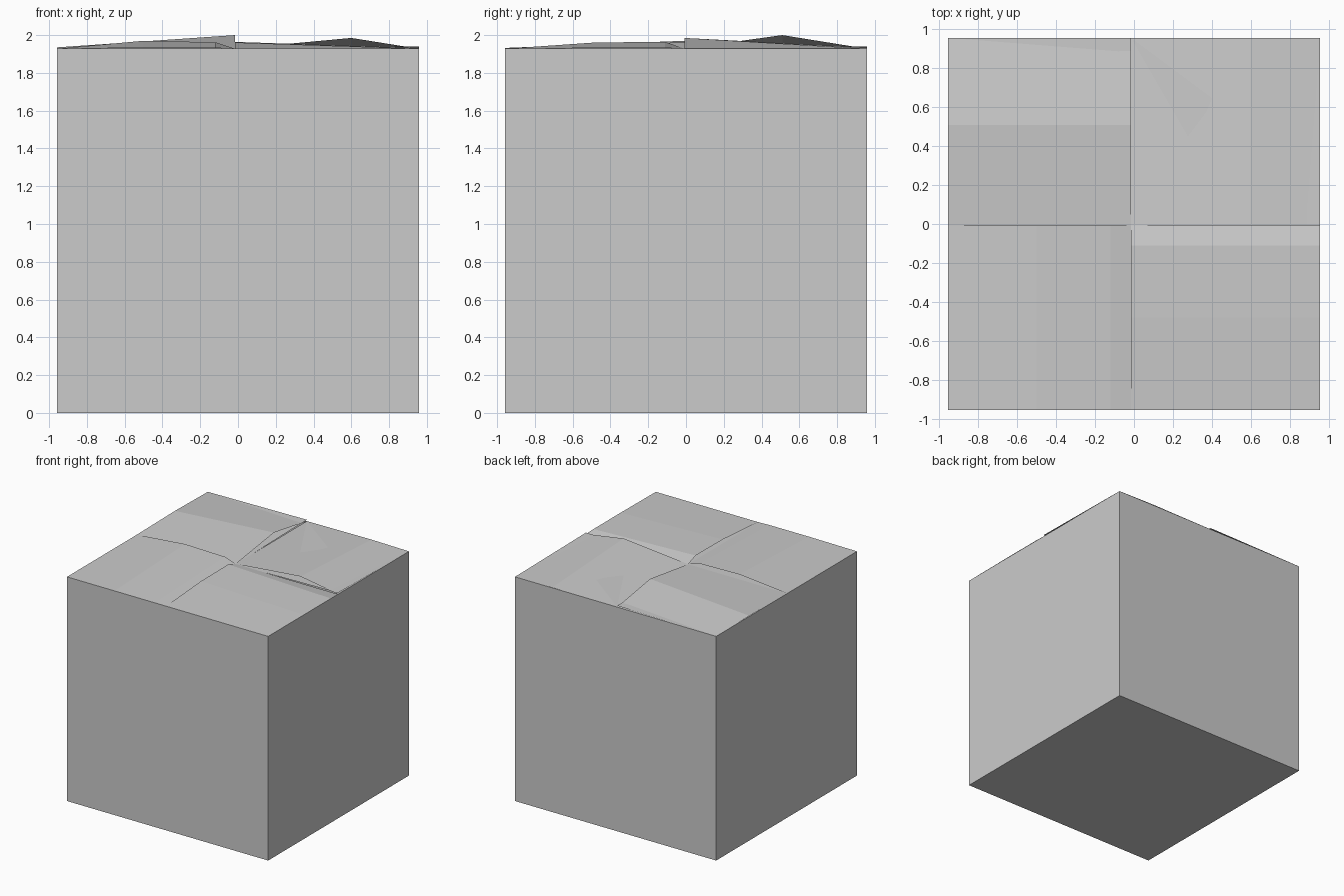
import bpy, bmesh
from mathutils import Matrix, Vector
from math import radians

old = bpy.data.objects.get("Cube")
if old:
    bpy.data.objects.remove(old, do_unlink=True)

W, H = 0.957, 1.928             # half width, wall height
MEET = Vector((-0.015, -0.008)) # point where the four flaps meet

grey = bpy.data.materials.new("plain_grey")
grey.use_nodes = True
colour = (0.6, 0.6, 0.6, 1)
grey.diffuse_color = colour
grey.node_tree.nodes["Principled BSDF"].inputs["Base Color"].default_value = colour


def finish(name, bm):
    mesh = bpy.data.meshes.new(name)
    bm.to_mesh(mesh)
    bm.free()
    mesh.materials.append(grey)
    obj = bpy.data.objects.new(name, mesh)
    bpy.context.collection.objects.link(obj)
    return obj


# Open carton: four walls and a floor
bm = bmesh.new()
bmesh.ops.create_cube(bm, size=1)
bmesh.ops.scale(bm, vec=(2 * W, 2 * W, H), verts=bm.verts)
bmesh.ops.translate(bm, vec=(0, 0, H / 2), verts=bm.verts)
bm.faces.ensure_lookup_table()
top = [f for f in bm.faces if f.normal.z > 0.9]
bmesh.ops.delete(bm, geom=top, context='FACES_ONLY')
finish("carton_body", bm)


def flap(name, turn, creases, poke):
    """Flap hinged on the back wall, then turned about z.
    creases: (distance from centre, rise) of the bent half on top;
    the other half is tucked beneath, its outer end raised by poke."""
    bm = bmesh.new()
    rot = Matrix.Rotation(radians(turn), 3, 'Z')

    def vert(x, y, z):
        p = rot @ Vector((x, y, z))
        for i in (0, 1):
            if abs(p[i]) < 0.001:
                p[i] = MEET[i]
        return bm.verts.new(p)

    def strip(x0, x1, rows):
        pairs = [(vert(x0, y, a), vert(x1, y, b)) for y, a, b in rows]
        for (a, b), (c, d) in zip(pairs, pairs[1:]):
            bm.faces.new((a, c, d, b))

    # bent half, highest along its free edge at the centre
    profile = [(W, 0)] + creases + [(0, 0)]
    strip(-W, 0, [(y, H + 0.1 * r, H + r) for y, r in profile])
    # tucked half
    strip(0, W, [(W, H, H), (0, H - 0.004, H + poke)])
    return finish(name, bm)


# Four interleaved flaps, each turned a quarter from the last
flap("back_flap", 0, [(0.51, 0.072)], 0.012)
flap("left_side_flap", 90, [(0.5, 0.042), (0.12, 0.034)], 0.012)
flap("front_flap", 180, [(0.48, 0.033), (0.11, 0.036)], -0.004)
flap("right_side_flap", 270, [(0.6, 0.057)], -0.004)

# Model's own left is +x
bpy.data.objects["left_side_flap"].name = "right_flap"
bpy.data.objects["right_side_flap"].name = "left_flap"
